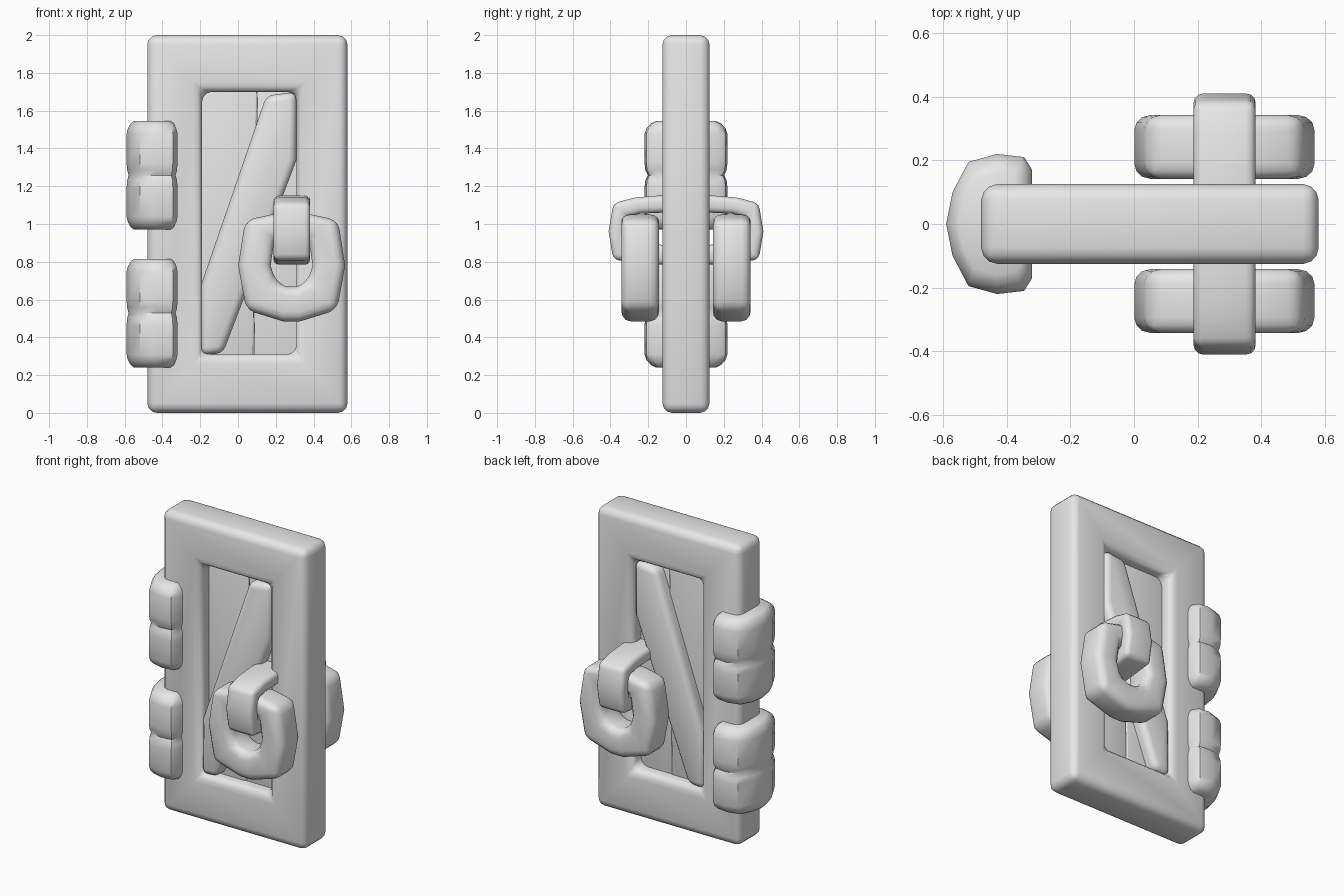
import bpy, bmesh, math
from mathutils import Vector

cube = bpy.data.objects.get("Cube")
if cube:
    bpy.data.objects.remove(cube, do_unlink=True)

grey = bpy.data.materials.new("plain grey")
grey.use_nodes = True
grey.diffuse_color = (0.8, 0.8, 0.8, 1)
grey.node_tree.nodes["Principled BSDF"].inputs["Base Color"].default_value = (0.8, 0.8, 0.8, 1)


def finish(name, bm, bevel=0, segments=3):
    """Turn a bmesh into a smooth, softly bevelled object."""
    bmesh.ops.recalc_face_normals(bm, faces=bm.faces)
    mesh = bpy.data.meshes.new(name)
    bm.to_mesh(mesh)
    bm.free()
    mesh.materials.append(grey)
    ob = bpy.data.objects.new(name, mesh)
    bpy.context.collection.objects.link(ob)
    bpy.ops.object.select_all(action='DESELECT')
    ob.select_set(True)
    bpy.context.view_layer.objects.active = ob
    if bevel:
        mod = ob.modifiers.new("soft edges", 'BEVEL')
        mod.width, mod.segments = bevel, segments
        mod.limit_method = 'ANGLE'
        mod.angle_limit = math.radians(40)
        bpy.ops.object.modifier_apply(modifier=mod.name)
    bpy.ops.object.shade_smooth_by_angle(angle=math.radians(45))
    return ob


def along_y(a, b, d):
    return Vector((a, d, b))


def along_x(a, b, d):
    return Vector((d, a, b))


def loft(bm, loops, closed=False):
    """Skin rows of points; either cap the ends or join last to first."""
    rows = [[bm.verts.new(p) for p in loop] for loop in loops]
    n = len(rows[0])
    pairs = list(zip(rows, rows[1:]))
    if closed:
        pairs.append((rows[-1], rows[0]))
    else:
        bm.faces.new(rows[0])
        bm.faces.new(rows[-1])
    for a, b in pairs:
        for i in range(n):
            j = (i + 1) % n
            bm.faces.new((a[i], a[j], b[j], b[i]))


def link(name, outer, inner, d0, d1, place, bevel):
    """Closed loop of material between two outlines."""
    bm = bmesh.new()
    loft(bm, [[place(a, b, d) for a, b in pts]
              for pts, d in ((outer, d0), (outer, d1), (inner, d1), (inner, d0))], True)
    return finish(name, bm, bevel)


def slab(name, outline, half, bevel):
    bm = bmesh.new()
    loft(bm, [[along_y(a, b, d) for a, b in outline] for d in (-half, half)])
    return finish(name, bm, bevel)


def rect(x0, x1, z0, z1):
    return [(x0, z0), (x1, z0), (x1, z1), (x0, z1)]


def mirrored(half, centre):
    """Complete a half outline that starts and ends off the mirror line."""
    return half + [(2 * centre - a, b) for a, b in reversed(half)]


# Door frame, two recessed planks and the diagonal brace
link("door_frame", rect(-0.48, 0.58, 0, 2), rect(-0.19, 0.31, 0.31, 1.70),
     -0.125, 0.125, along_y, 0.05)
slab("left_plank", [(-0.25, 0.25), (0.08, 0.25), (0.10, 1.75), (-0.25, 1.75)], 0.035, 0.006)
slab("right_plank", [(0.083, 0.25), (0.36, 0.25), (0.36, 1.75), (0.103, 1.75)], 0.03, 0.006)
slab("diagonal_brace", [(-0.2, 0.305), (-0.08, 0.315), (0.31, 1.34), (0.31, 1.70),
                        (0.15, 1.68), (-0.195, 0.68)], 0.11, 0.04)

# Hinges: two pinched knuckles each, wrapped round the edge of the door
side = [(-0.32, 0.17), (-0.345, 0.21), (-0.43, 0.22), (-0.52, 0.195), (-0.57, 0.1)]
profile = side + [(-0.59, 0)] + [(x, -y) for x, y in reversed(side)]
bulge = [(0, 0.72), (0.015, 0.85), (0.04, 0.95), (0.07, 1), (0.22, 1),
         (0.26, 0.98), (0.288, 0.92)]
levels = bulge + [(0.576 - z, s) for z, s in reversed(bulge[:-1])]
for name, base in (("lower_hinge", 0.24), ("upper_hinge", 0.97)):
    bm = bmesh.new()
    loft(bm, [[Vector((-0.45 + (x + 0.45) * s, y * s, base + z)) for x, y in profile]
              for z, s in levels])
    finish(name, bm)

# Staple passing through the door, forming an eye on each face
staple_out = mirrored([(0.15, 1.15), (0.27, 1.14), (0.385, 1.11), (0.41, 0.96),
                       (0.385, 0.81), (0.15, 0.785)], 0)
staple_in = mirrored([(0.13, 1.06), (0.24, 1.055), (0.31, 1.04), (0.325, 0.96),
                      (0.31, 0.9), (0.13, 0.89)], 0)
link("handle_staple", staple_out, staple_in, 0.187, 0.382, along_x, 0.03)

# Pull rings hanging on both faces
ring_out = mirrored([(0.39, 1.05), (0.53, 1.02), (0.567, 0.78), (0.525, 0.545),
                     (0.33, 0.485)], 0.284)
ring_in = mirrored([(0.33, 0.935), (0.375, 0.92), (0.395, 0.78), (0.37, 0.695),
                    (0.31, 0.668)], 0.284)
for name, y in (("front_pull_ring", -0.242), ("back_pull_ring", 0.242)):
    link(name, ring_out, ring_in, y - 0.1, y + 0.1, along_y, 0.05)
